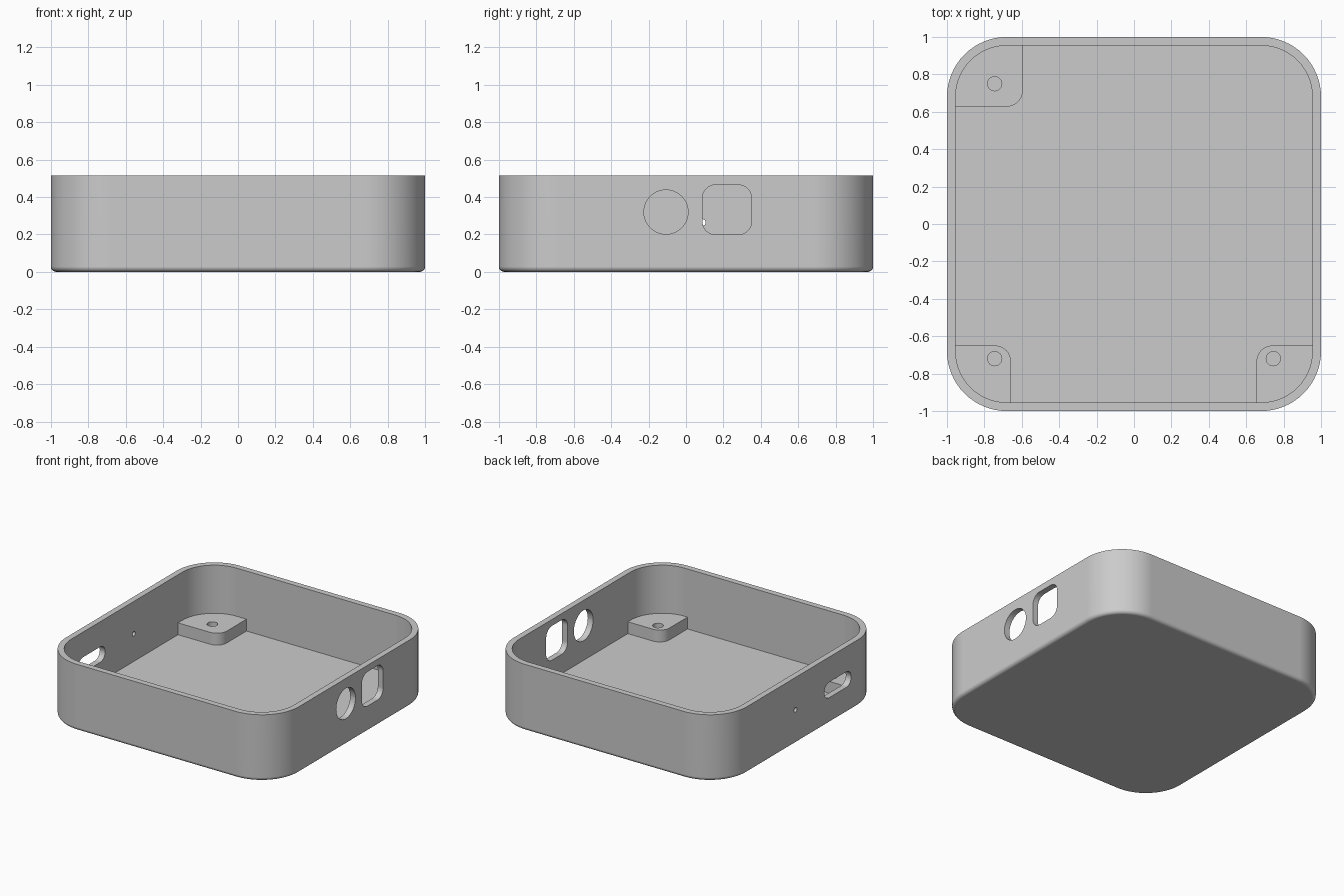
import bpy, bmesh
from math import cos, sin, pi

if "Cube" in bpy.data.objects:
    bpy.data.objects.remove(bpy.data.objects["Cube"], do_unlink=True)

grey = bpy.data.materials.new("light_grey")
grey.use_nodes = True
grey.diffuse_color = (0.6, 0.6, 0.6, 1)
grey.node_tree.nodes["Principled BSDF"].inputs["Base Color"].default_value = (0.6, 0.6, 0.6, 1)

HEIGHT, WALL, FLOOR, RADIUS, EDGE = 0.515, 0.046, 0.05, 0.32, 0.028


def rounded(x0, x1, y0, y1, radii, steps=16):
    """Outline of a rectangle; radii start at the low corner, anticlockwise."""
    pts = []
    corners = [(x0, y0, 1, 1), (x1, y0, -1, 1), (x1, y1, -1, -1), (x0, y1, 1, -1)]
    for i, ((x, y, sx, sy), r) in enumerate(zip(corners, radii)):
        if r == 0:
            pts.append((x, y))
            continue
        for k in range(steps + 1):
            a = pi + i * pi / 2 + k / steps * pi / 2
            pts.append((x + sx * r + r * cos(a), y + sy * r + r * sin(a)))
    return pts


def stack(name, rings):
    """Closed solid skinned through rings of matching 3D points."""
    bm = bmesh.new()
    loops = [[bm.verts.new(p) for p in ring] for ring in rings]
    n = len(loops[0])
    for a, b in zip(loops, loops[1:]):
        for i in range(n):
            j = (i + 1) % n
            bm.faces.new((a[i], a[j], b[j], b[i]))
    bm.faces.new(loops[0][::-1])
    bm.faces.new(loops[-1])
    bmesh.ops.recalc_face_normals(bm, faces=bm.faces)
    mesh = bpy.data.meshes.new(name)
    bm.to_mesh(mesh)
    bm.free()
    mesh.materials.append(grey)
    ob = bpy.data.objects.new(name, mesh)
    bpy.context.collection.objects.link(ob)
    return ob


def activate(ob):
    bpy.ops.object.select_all(action='DESELECT')
    ob.select_set(True)
    bpy.context.view_layer.objects.active = ob


def cut(ob, cutter):
    activate(ob)
    mod = ob.modifiers.new("cut", 'BOOLEAN')
    mod.operation, mod.solver, mod.object = 'DIFFERENCE', 'EXACT', cutter
    bpy.ops.object.modifier_apply(modifier=mod.name)
    bpy.data.objects.remove(cutter, do_unlink=True)


def finish(ob):
    activate(ob)
    bpy.ops.object.shade_smooth_by_angle(angle=pi / 6)
    mod = ob.modifiers.new("even_shading", 'WEIGHTED_NORMAL')
    mod.keep_sharp = True


def tray_ring(inset, z):
    s = 1 - inset
    return [(x, y, z) for x, y in rounded(-s, s, -s, s, [RADIUS - inset] * 4)]


# Open tray: rounded bottom edge, outer wall, rim, inner wall, floor
rings = []
for k in range(6):
    a = k / 5 * pi / 2
    rings.append(tray_ring(EDGE * (1 - sin(a)), EDGE * (1 - cos(a))))
rings += [tray_ring(0, HEIGHT), tray_ring(WALL, HEIGHT), tray_ring(WALL, FLOOR)]
tray = stack("tray", rings)

# Side openings: wall side, centre y and z, half width, half height, corner radius
openings = [
    ("round_port", 1, -0.107, 0.32, 0.118, 0.118, 0.118),
    ("square_port", 1, 0.219, 0.332, 0.131, 0.133, 0.07),
    ("slot_port", -1, -0.43, 0.26, 0.165, 0.06, 0.06),
    ("pin_hole", -1, 0.087, 0.264, 0.018, 0.018, 0.018),
]
for name, side, y, z, w, h, r in openings:
    outline = rounded(y - w, y + w, z - h, z + h, [r * 0.999] * 4, 10)
    cut(tray, stack(name, [[(side * d, u, v) for u, v in outline] for d in (0.9, 1.1)]))
finish(tray)

# Corner screw posts: signs, inner edges, screw centre
posts = [
    ("back_right_post", -1, 1, 0.595, 0.628, 0.745, 0.75),
    ("front_right_post", -1, -1, 0.658, 0.65, 0.745, 0.72),
    ("front_left_post", 1, -1, 0.655, 0.65, 0.745, 0.72),
]
for name, sx, sy, x0, y0, hx, hy in posts:
    reach = 1 - WALL / 2
    outline = rounded(x0, reach, y0, reach, (0.085, 0, RADIUS - WALL / 2, 0))
    post = stack(name, [[(sx * x, sy * y, z) for x, y in outline] for z in (0.03, 0.142)])
    r = 0.038
    circle = rounded(hx - r, hx + r, hy - r, hy + r, [r * 0.999] * 4, 8)
    cut(post, stack("screw_hole", [[(sx * x, sy * y, z) for x, y in circle] for z in (FLOOR, 0.2)]))
    finish(post)
